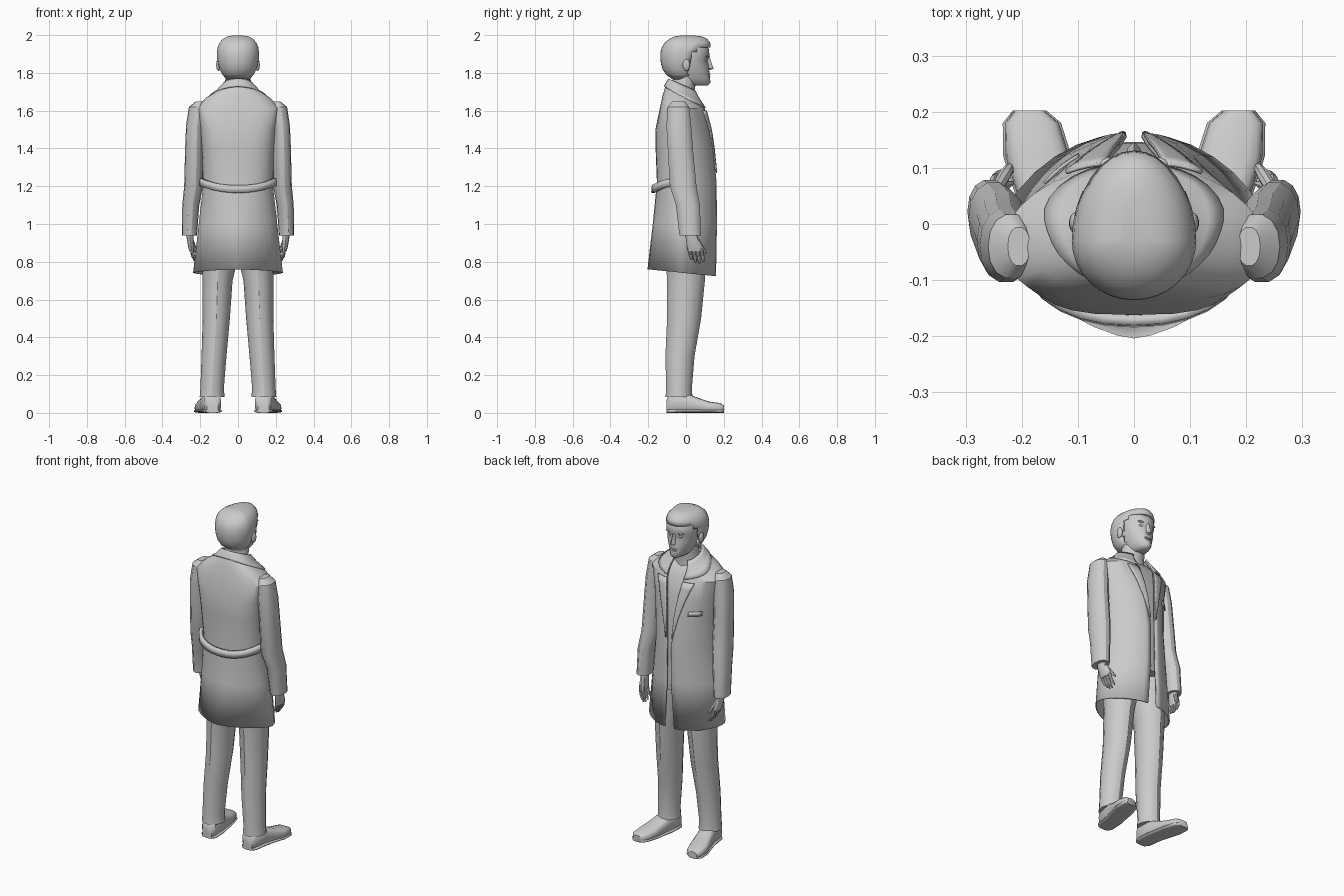
import bpy, bmesh, math
from mathutils import Vector

cube = bpy.data.objects.get("Cube")
if cube:
    bpy.data.objects.remove(cube, do_unlink=True)

grey = bpy.data.materials.new("plain grey")
grey.use_nodes = True
colour = (0.6, 0.6, 0.6, 1)
grey.diffuse_color = colour
grey.node_tree.nodes["Principled BSDF"].inputs["Base Color"].default_value = colour

SIDES = (("left", 1), ("right", -1))


def finish(name, bm, thick=0, angle=35):
    bmesh.ops.recalc_face_normals(bm, faces=bm.faces[:])
    mesh = bpy.data.meshes.new(name)
    bm.to_mesh(mesh)
    bm.free()
    mesh.materials.append(grey)
    ob = bpy.data.objects.new(name, mesh)
    bpy.context.collection.objects.link(ob)
    bpy.ops.object.select_all(action="DESELECT")
    ob.select_set(True)
    bpy.context.view_layer.objects.active = ob
    bpy.ops.object.shade_smooth_by_angle(angle=math.radians(angle))
    if thick:
        mod = ob.modifiers.new("thickness", "SOLIDIFY")
        mod.thickness = thick
        mod.offset = 0
    return ob


def skin(name, rings, closed=True, thick=0, angle=35, drop=None):
    """Join rows of points with quads; closed rows are capped unless thick."""
    bm = bmesh.new()
    rows = [[bm.verts.new(p) for p in ring] for ring in rings]
    n = len(rows[0])
    for lo, hi in zip(rows, rows[1:]):
        for i in range(n if closed else n - 1):
            j = (i + 1) % n
            bm.faces.new((lo[i], lo[j], hi[j], hi[i]))
    if closed and not thick:
        bm.faces.new(rows[0])
        bm.faces.new(rows[-1])
    if drop:
        gone = [f for f in bm.faces if drop(f.calc_center_median())]
        bmesh.ops.delete(bm, geom=gone, context="FACES")
    return finish(name, bm, thick, angle)


def power(v, e):
    return math.copysign(abs(v) ** e, v)


def oval(x, y, z, rx, ry, n=16, square=2.0):
    e = 2 / square
    turn = [math.tau * i / n for i in range(n)]
    return [(x + rx * power(math.cos(t), e), y + ry * power(math.sin(t), e), z) for t in turn]


def egg(z, back, front, w, mid, n=32):
    """Oval ring with separate depth behind and ahead of its widest line."""
    ring = []
    for i in range(n):
        c, s = math.cos(math.tau * i / n), math.sin(math.tau * i / n)
        ring.append((w * c, mid + s * ((front - mid) if s > 0 else (mid - back)), z))
    return ring


def ball(name, centre, size):
    bm = bmesh.new()
    bmesh.ops.create_uvsphere(bm, u_segments=14, v_segments=8, radius=1)
    for v in bm.verts:
        v.co = Vector(centre) + Vector(size) * v.co
    return finish(name, bm, angle=60)


# Coat levels: height, half width, back, front, half opening, back squareness, tilt
COAT = [(.74, .235, -.20, .155, .03, 1.5, -.1),
        (1.0, .205, -.172, .16, .014, 1.8, 0),
        (1.22, .18, -.15, .158, .014, 2.4, 0),
        (1.4, .19, -.157, .14, .025, 2.8, 0),
        (1.5, .2, -.158, .125, .038, 3, 0),
        (1.61, .225, -.135, .095, .055, 3.2, 0),
        (1.655, .17, -.12, .075, .058, 2.8, -.2),
        (1.69, .105, -.105, .055, .055, 2.2, -.35),
        (1.72, .075, -.085, .04, .045, 2, -.5)]
MID = -.02


def coat_point(z, deg, side, off=0.0):
    """Point on the coat; deg runs from the front edge (0) to the back seam (180)."""
    for lo, hi in zip(COAT, COAT[1:]):
        if z <= hi[0]:
            break
    k = (z - lo[0]) / (hi[0] - lo[0])
    _, w, back, front, gap, square, tilt = [a + (b - a) * k for a, b in zip(lo, hi)]
    ahead = deg <= 90
    s, c = abs(math.sin(math.radians(deg))), math.cos(math.radians(deg))
    e = 2 / (1.7 if ahead else square)
    x = gap + (w - gap) * s ** e if ahead else w * s ** e
    y = MID + ((front if ahead else back) - MID) * abs(c) ** e
    return (side * (x + off * s), y + off * c, z + tilt * y)


ARC = [(a, 1) for a in range(0, 181, 12)] + [(a, -1) for a in range(168, -1, -12)]


def steps(a, b, n):
    return [a + (b - a) * i / n for i in range(n + 1)]


# Coat and the shirt beneath it
skin("coat", [[coat_point(l[0], a, s) for a, s in ARC] for l in COAT],
     closed=False, thick=.008)
skin("shirt", [[coat_point(z, a, s, -.014) for a, s in ARC]
               for z in [.95] + [l[0] for l in COAT[1:-1]]])

# Collar round the neck, deeper towards the front
skin("collar", [[coat_point(1.725 - k * (.035 + .075 * (1 - a / 180) ** 2), a, s, .009)
                 for a, s in ARC] for k in steps(0, 1, 4)], closed=False, thick=.008)

# Back belt sagging towards its middle
belt = [(a, s) for a, s in ARC if a >= 96]
skin("back_belt", [[coat_point(1.165 + h + .04 * math.sin(math.radians(a)) ** 2, a, s, .02)
                    for a, s in belt] for h in (0, .04)], closed=False, thick=.018)

# Breast pocket welt on the wearer's chest
skin("breast_pocket", [[coat_point(z, a, -1, .008) for a in steps(28, 52, 4)]
                       for z in (1.41, 1.435)], closed=False, thick=.006)

ARM = [(.205, -.04, 1.648, .02, .035), (.218, -.04, 1.62, .042, .058),
       (.228, -.038, 1.52, .047, .067), (.232, -.03, 1.4, .048, .068),
       (.235, -.015, 1.2, .05, .072), (.25, .01, 1.1, .045, .065),
       (.257, .022, .94, .04, .058)]
PALM = [(.256, .025, .96, .02, .028), (.253, .033, .92, .018, .034),
        (.247, .048, .875, .016, .042), (.244, .05, .855, .012, .04)]
LEG = [(.092, -.01, .95, .1, .12), (.1, 0, .78, .09, .105), (.108, 0, .7, .079, .1),
       (.115, -.01, .5, .072, .09), (.127, -.032, .3, .066, .077),
       (.137, -.037, .13, .062, .068), (.137, -.037, .085, .066, .071)]
# Shoe stations: y, centre x, half width, height
SHOE = [(-.103, .135, .03, .07), (-.085, .135, .046, .1), (0, .143, .05, .105),
        (.05, .155, .052, .085), (.12, .172, .057, .06), (.18, .182, .048, .052),
        (.202, .186, .026, .04)]


def shoe_ring(station, side, grow, height):
    y, x, w, h = station
    h = height or h
    return [(px, y, pz) for px, pz, _ in oval(side * x, h / 2, 0, w + grow, h / 2, 16, 3)]


for word, s in SIDES:
    # Lapel tapering to the closing point
    rows = []
    for z in steps(1.27, 1.6, 8):
        reach = 3 + 23 * (z - 1.27) / .33
        rows.append([coat_point(z, a, s, .009) for a in steps(0, reach, 4)])
    skin(word + "_lapel", rows, closed=False, thick=.007)

    # Sleeve
    skin(word + "_sleeve", [oval(s * x, *r, n=14, square=2.2) for x, *r in ARM], angle=30)

    # Hand with slightly curled fingers
    skin(word + "_palm", [oval(s * x, *r, n=12) for x, *r in PALM])
    for i, length in enumerate((.058, .072, .076, .068)):
        y = .018 + .021 * i
        skin(f"{word}_finger_{i + 1}",
             [oval(s * (.246 - .026 * k * k), y + .012 * k, .87 - length * k,
                   .0095 * r, .0095 * r, 8)
              for k, r in ((0, 1), (.5, 1), (.85, .85), (1.05, .4))])
    skin(word + "_thumb",
         [oval(s * (.25 - .03 * k), .055 + .048 * k, .925 - .08 * k, .011 * r, .012 * r, 8)
          for k, r in ((0, 1), (.6, 1), (.9, .8), (1, .4))])

    # Trouser leg with pressed front crease
    skin(word + "_trouser_leg", [oval(s * x, *r, n=16, square=1.8) for x, *r in LEG], angle=28)

    # Shoe and its sole
    skin(word + "_shoe", [shoe_ring(st, s, 0, 0) for st in SHOE], angle=45)
    skin(word + "_sole", [shoe_ring(st, s, .004, .02) for st in SHOE], angle=45)

    # Ear, eye and brow
    ball(word + "_ear", (s * .104, .002, 1.842), (.012, .019, .032))
    ball(word + "_eye", (s * .034, .102, 1.868), (.014, .01, .008))
    ball(word + "_brow", (s * .036, .108, 1.888), (.024, .012, .006))

# Neck and head
skin("neck", [oval(0, y, z, rx, ry) for y, z, rx, ry in
              ((-.025, 1.64, .085, .075), (-.02, 1.7, .07, .064), (0, 1.8, .066, .062))])
HEAD = [(1.733, .04, .115, .028), (1.748, .0, .13, .048), (1.775, -.04, .126, .063),
        (1.8, -.07, .124, .073), (1.835, -.09, .121, .084), (1.868, -.1, .114, .09),
        (1.89, -.1, .125, .092), (1.93, -.1, .12, .093), (1.97, -.08, .09, .07)]
skin("head", [egg(*r, mid=.02) for r in HEAD], angle=60)

# Nose wedge and lips
skin("nose", [[(-w, .1, z), (-w * .6, y - .012, z), (0, y, z), (w * .6, y - .012, z), (w, .1, z)]
              for z, w, y in ((1.815, .014, .126), (1.822, .019, .147),
                              (1.85, .014, .136), (1.886, .01, .126))], angle=50)
ball("upper_lip", (0, .119, 1.792), (.026, .01, .005))
ball("lower_lip", (0, .118, 1.783), (.022, .011, .006))

# Hair shell cut back around the face, ears left uncovered
HAIR = [(1.765, -.07, .0, .06), (1.79, -.105, .06, .082), (1.82, -.125, .09, .098),
        (1.85, -.133, .11, .106), (1.88, -.136, .122, .111), (1.91, -.135, .128, .111),
        (1.935, -.128, .131, .108), (1.96, -.113, .128, .098), (1.98, -.088, .112, .08),
        (1.993, -.06, .085, .055), (1.998, -.03, .045, .025)]
hair = skin("hair", [egg(*r, mid=-.03) for r in HAIR], angle=50,
            drop=lambda c: c.z < 1.77 or (c.z < 1.935 and c.y > .005 + max(0, c.z - 1.85) * .6))
edge = hair.modifiers.new("thickness", "SOLIDIFY")
edge.thickness = .012
edge.offset = -1
